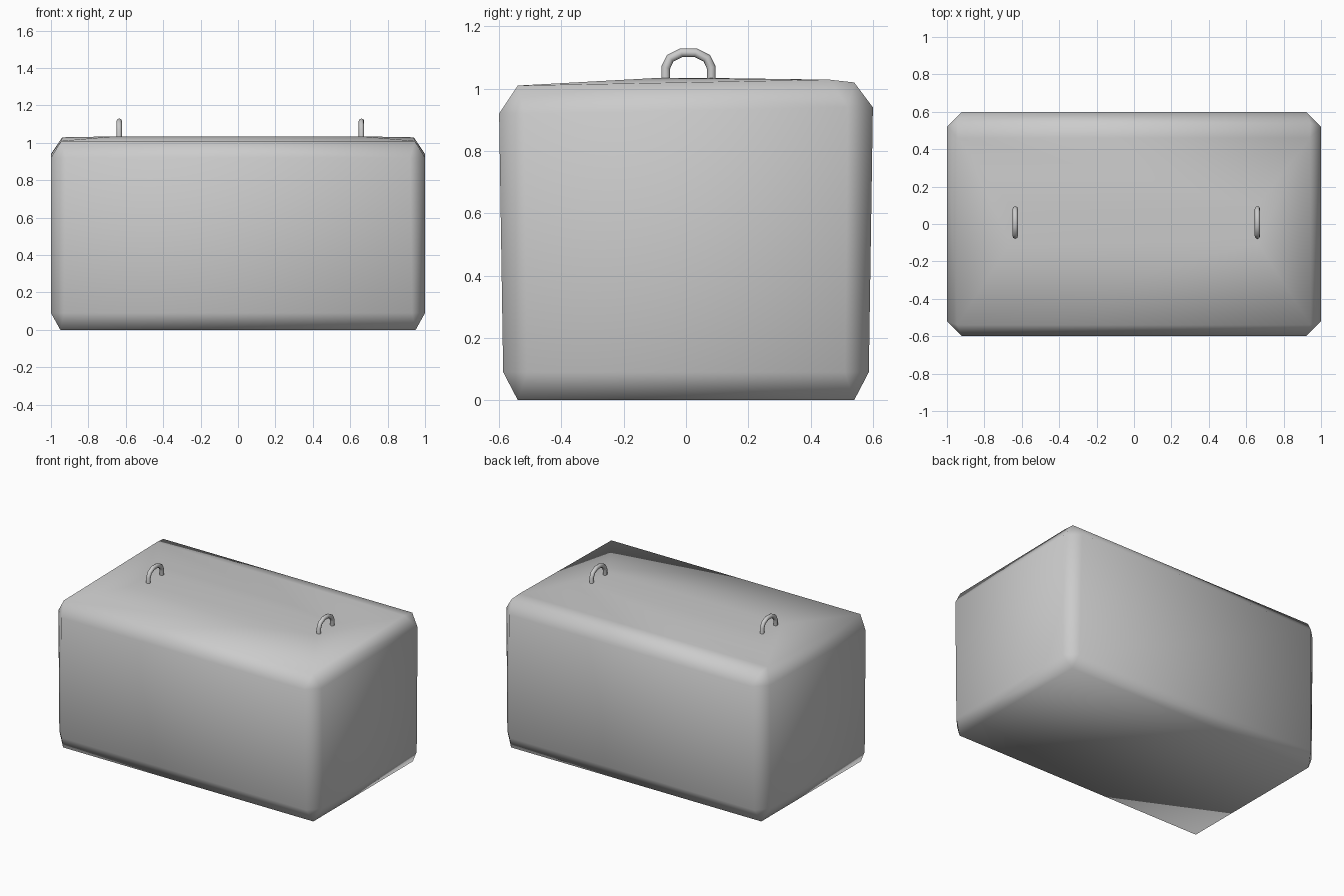
import bpy, bmesh, math

cube = bpy.data.objects.get("Cube")
if cube:
    bpy.data.objects.remove(cube, do_unlink=True)

# Single concrete grey
grey = bpy.data.materials.new("concrete_grey")
grey.use_nodes = True
colour = (0.6, 0.6, 0.6, 1)
grey.diffuse_color = colour
grey.node_tree.nodes["Principled BSDF"].inputs["Base Color"].default_value = colour


def link(name, data):
    obj = bpy.data.objects.new(name, data)
    bpy.context.collection.objects.link(obj)
    data.materials.append(grey)
    return obj


# Block: hull of chamfered corners with a slightly crowned top
bm = bmesh.new()
for sx in (-1, 1):
    for sy in (-1, 1):
        # lower corner
        bm.verts.new((sx, sy * 0.51, 0.09))
        bm.verts.new((sx * 0.93, sy * 0.587, 0.09))
        bm.verts.new((sx * 0.95, sy * 0.54, 0))
        # upper corner, front edge a little lower than the back
        top = 1.01 if sy < 0 else 1.02
        side = 0.92 if sy < 0 else 0.94
        bm.verts.new((sx, sy * 0.52, side))
        bm.verts.new((sx * 0.92, sy * 0.6, side))
        bm.verts.new((sx * 0.945, sy * 0.54, top))
        # crown
        bm.verts.new((sx * 0.66, sy * 0.1, 1.034))
    bm.verts.new((sx * 0.94, 0.46, 1.029))
bmesh.ops.convex_hull(bm, input=bm.verts)
bmesh.ops.dissolve_limit(bm, angle_limit=math.radians(0.3),
                         verts=bm.verts, edges=bm.edges)
bmesh.ops.recalc_face_normals(bm, faces=bm.faces)
for face in bm.faces:
    face.smooth = True
mesh = bpy.data.meshes.new("block")
bm.to_mesh(mesh)
bm.free()
link("block", mesh)


# Lifting loops: bent round bars sunk into the top
def lifting_loop(name, x):
    arc = [(0.073 * math.cos(math.pi * i / 5), 1.068 + 0.05 * math.sin(math.pi * i / 5))
           for i in range(6)]
    path = [(0.073, 1.0)] + arc + [(-0.073, 1.0)]
    curve = bpy.data.curves.new(name, "CURVE")
    curve.dimensions = "3D"
    curve.bevel_depth = 0.0145
    curve.bevel_resolution = 2
    curve.use_fill_caps = True
    spline = curve.splines.new("POLY")
    spline.points.add(len(path) - 1)
    for point, (y, z) in zip(spline.points, path):
        point.co = (x, y + 0.008, z, 1)
    spline.use_smooth = True
    link(name, curve)


lifting_loop("right_lifting_loop", -0.635)
lifting_loop("left_lifting_loop", 0.66)
